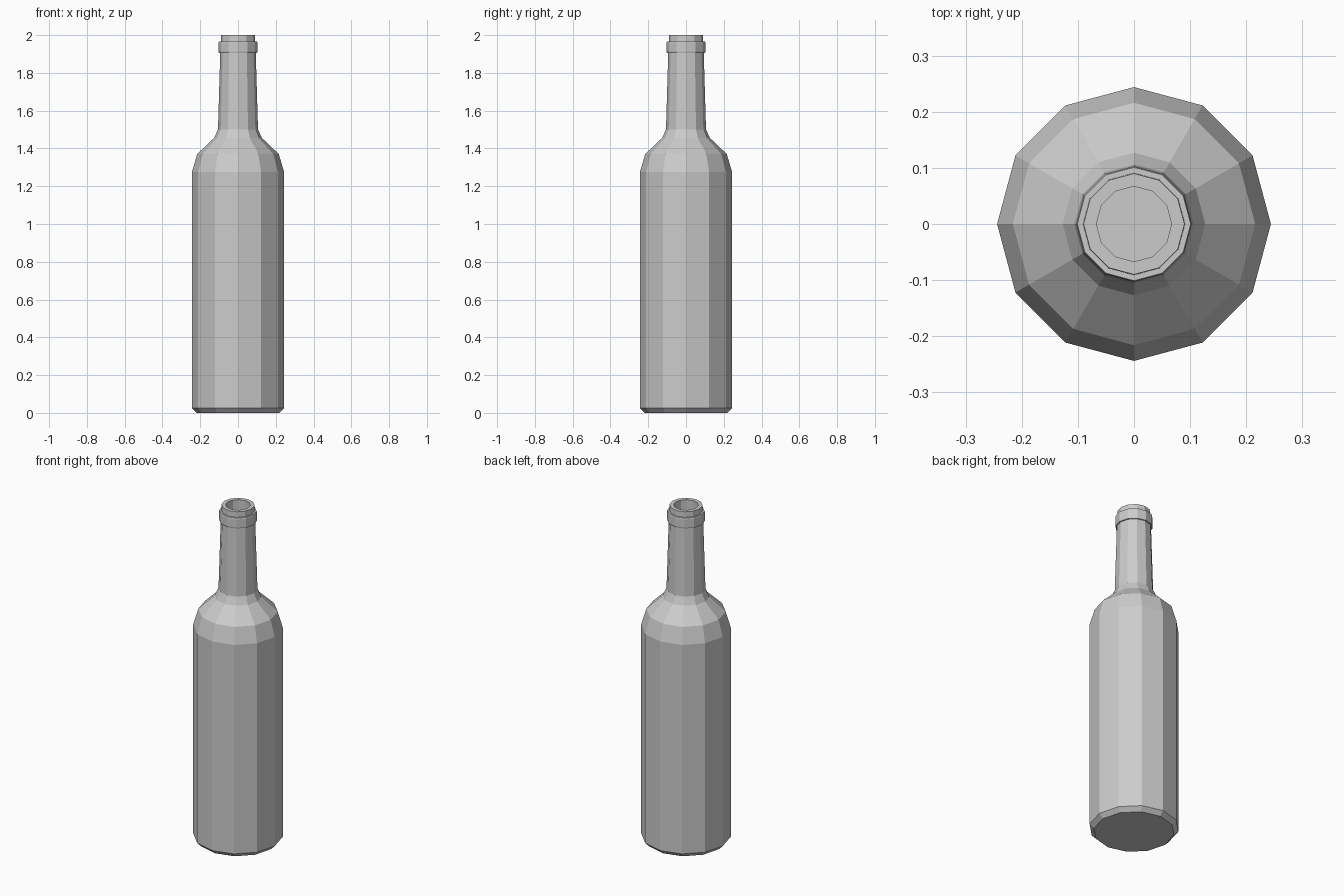
import bpy, bmesh
from math import cos, sin, pi

if "Cube" in bpy.data.objects:
    bpy.data.objects.remove(bpy.data.objects["Cube"])

SIDES = 12


def lathe(name, profile):
    """Revolve (radius, height) points into a capped, flat-shaded solid."""
    bm = bmesh.new()
    rings = [[bm.verts.new((r * cos(2 * pi * i / SIDES), r * sin(2 * pi * i / SIDES), z))
              for i in range(SIDES)] for r, z in profile]
    for a, b in zip(rings, rings[1:]):
        for i in range(SIDES):
            j = (i + 1) % SIDES
            bm.faces.new((a[i], a[j], b[j], b[i]))
    bm.faces.new(rings[0][::-1])
    bm.faces.new(rings[-1])
    bmesh.ops.recalc_face_normals(bm, faces=bm.faces)
    mesh = bpy.data.meshes.new(name)
    bm.to_mesh(mesh)
    bm.free()
    obj = bpy.data.objects.new(name, mesh)
    bpy.context.collection.objects.link(obj)
    return obj


# Base, body, shoulder, neck, collar, lip and the hollow mouth in one profile
lathe("bottle", [
    (0.220, 0.0), (0.244, 0.025),
    (0.244, 1.275), (0.216, 1.37),
    (0.127, 1.455), (0.106, 1.50),
    (0.094, 1.905),
    (0.101, 1.905), (0.103, 1.912), (0.103, 1.96), (0.101, 1.967),
    (0.091, 1.967), (0.090, 2.0),
    (0.067, 2.0), (0.067, 1.87),
])
